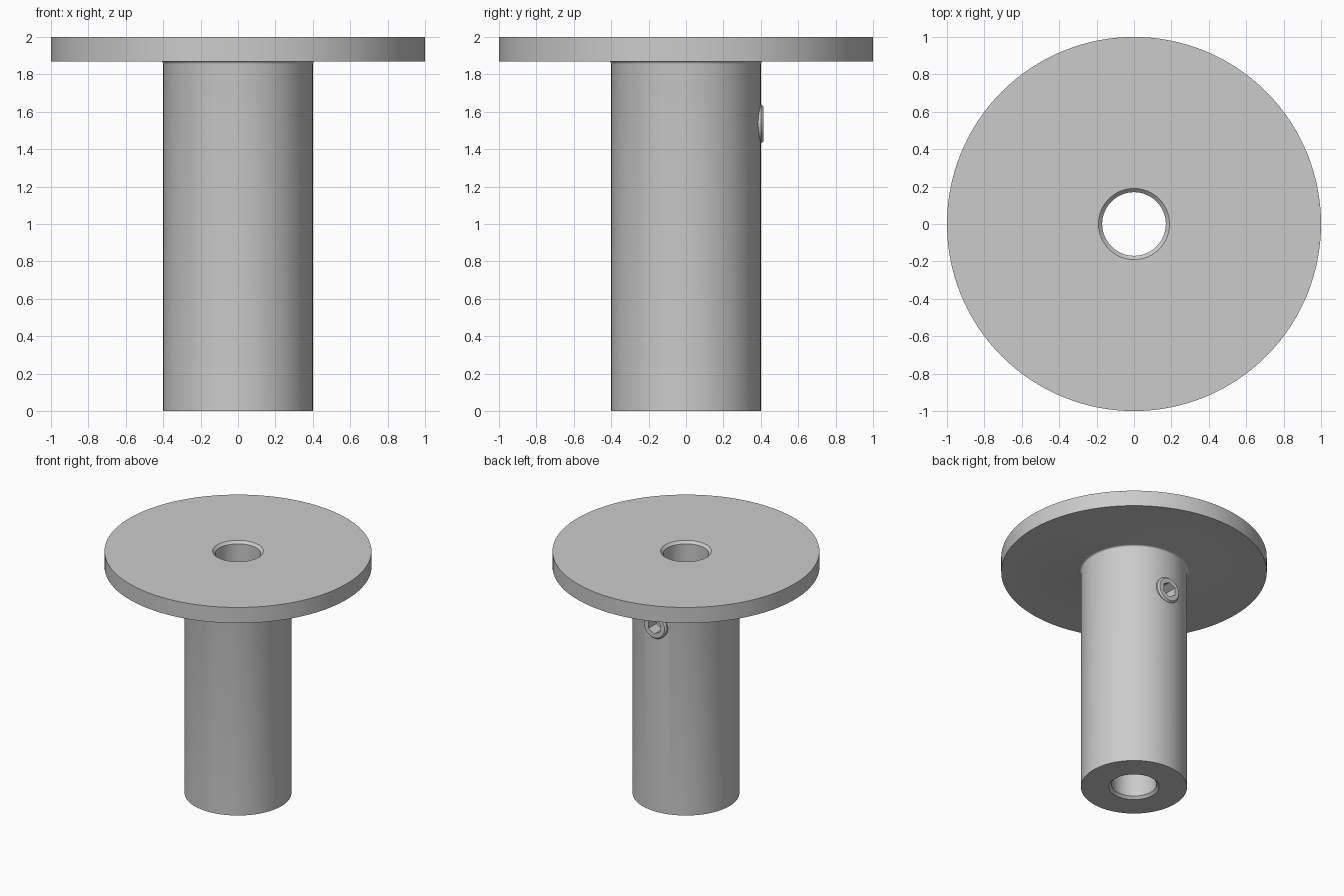
import bpy
import bmesh
from math import radians, pi, cos, sin
from mathutils import Matrix

cube = bpy.data.objects.get("Cube")
if cube:
    bpy.data.objects.remove(cube, do_unlink=True)

grey = bpy.data.materials.new("plain grey")
grey.use_nodes = True
colour = (0.6, 0.6, 0.6, 1)
grey.diffuse_color = colour
grey.node_tree.nodes["Principled BSDF"].inputs["Base Color"].default_value = colour


def lathe(name, profile, steps, closed=False):
    """Spin (radius, z) points around z; an open profile must start and end on the axis."""
    bm = bmesh.new()
    verts = [bm.verts.new((r, 0, z)) for r, z in profile]
    edges = [bm.edges.new(pair) for pair in zip(verts, verts[1:])]
    if closed:
        edges.append(bm.edges.new((verts[-1], verts[0])))
    bmesh.ops.spin(bm, geom=verts + edges, cent=(0, 0, 0), axis=(0, 0, 1),
                   angle=2 * pi, steps=steps, use_duplicate=False)
    bmesh.ops.remove_doubles(bm, verts=bm.verts, dist=0.0001)
    bmesh.ops.recalc_face_normals(bm, faces=bm.faces)
    mesh = bpy.data.meshes.new(name)
    bm.to_mesh(mesh)
    bm.free()
    obj = bpy.data.objects.new(name, mesh)
    bpy.context.collection.objects.link(obj)
    mesh.materials.append(grey)
    return obj


def rod(name, radius, start, end, sides):
    return lathe(name, [(0, start), (radius, start), (radius, end), (0, end)], sides)


def face_back(obj):
    """Turn the lathe axis to +y and lift it to the screw height."""
    obj.data.transform(Matrix.Translation((0, 0, SCREW_Z)) @ Matrix.Rotation(radians(-90), 4, "X"))


def cut(obj, cutter):
    cutter.hide_render = True
    mod = obj.modifiers.new("cut", "BOOLEAN")
    mod.operation = "DIFFERENCE"
    mod.solver = "EXACT"
    mod.object = cutter
    bpy.context.view_layer.objects.active = obj
    bpy.ops.object.modifier_apply(modifier=mod.name)
    bpy.data.objects.remove(cutter, do_unlink=True)


def smooth(obj):
    bpy.ops.object.select_all(action="DESELECT")
    obj.select_set(True)
    bpy.context.view_layer.objects.active = obj
    bpy.ops.object.shade_smooth_by_angle(angle=radians(25))


SCREW_Z = 1.535
SCREW_R = 0.105
TUBE_R, BORE_R, CHAMFER, FILLET, FLANGE_Z = 0.4, 0.17, 0.02, 0.015, 1.87

# Flanged tube with a chamfered bore and a small fillet under the flange
fillet = [(TUBE_R + FILLET * (1 - cos(a)), FLANGE_Z - FILLET * (1 - sin(a)))
          for a in (i * pi / 8 for i in range(5))]
body = lathe("flanged_tube", [
    (BORE_R, CHAMFER), (BORE_R + CHAMFER, 0), (TUBE_R, 0), *fillet,
    (1, FLANGE_Z), (1, 2), (BORE_R + CHAMFER, 2), (BORE_R, 2 - CHAMFER),
], 128, closed=True)

# Threaded hole in the back of the tube
hole = rod("screw_hole", SCREW_R, 0.21, 0.5, 48)
face_back(hole)
cut(body, hole)
smooth(body)

# Set screw with a chamfered rim and a hexagonal socket
screw = lathe("set_screw", [(0, 0.205), (SCREW_R, 0.205), (SCREW_R, 0.4),
                            (0.093, 0.414), (0, 0.414)], 48)
socket = rod("hex_socket", 0.062, 0.31, 0.5, 6)
socket.data.transform(Matrix.Rotation(radians(30), 4, "Z"))
face_back(screw)
face_back(socket)
cut(screw, socket)
smooth(screw)
